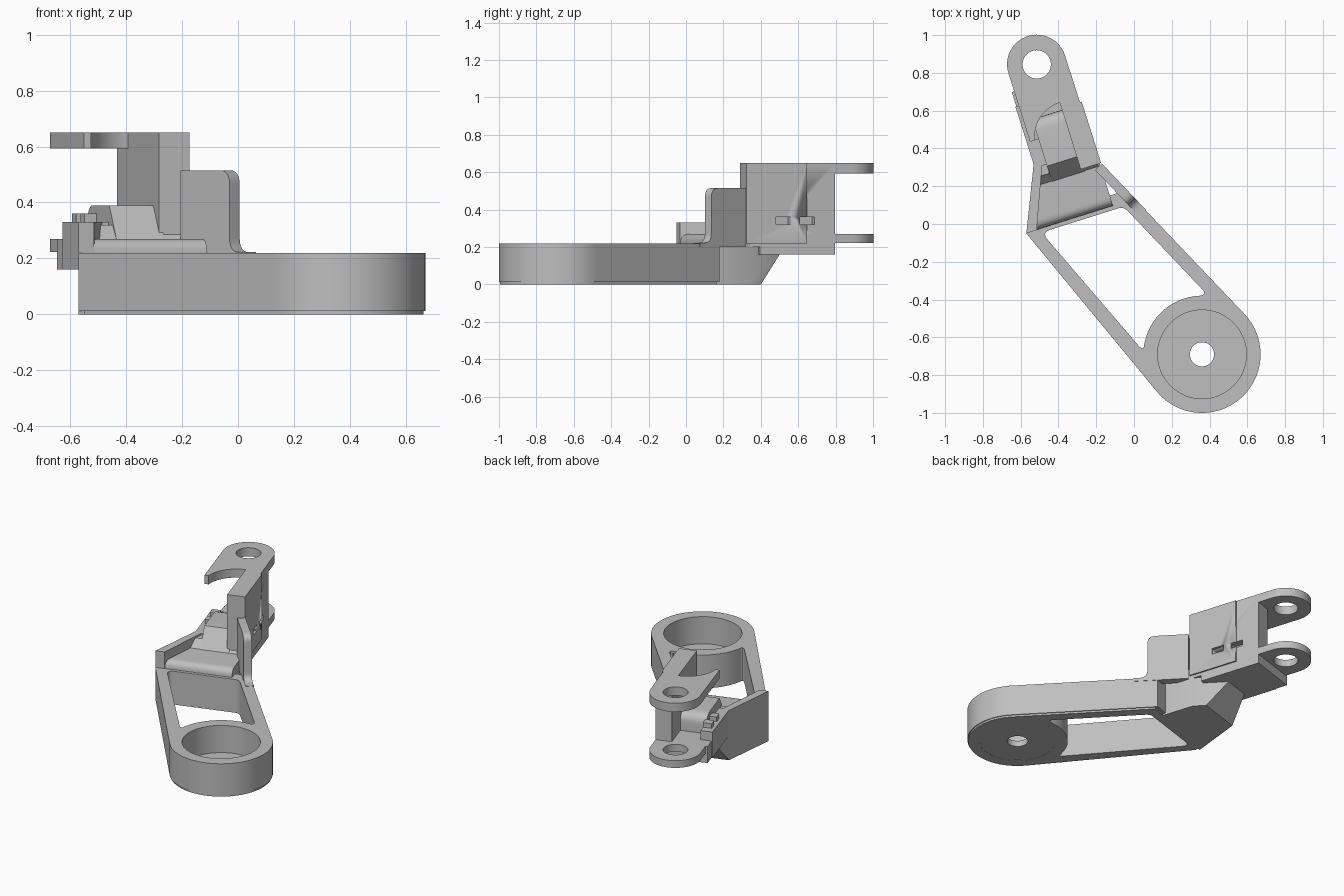
import bpy, bmesh, math
from mathutils import Matrix, Vector

if "Cube" in bpy.data.objects:
    bpy.data.objects.remove(bpy.data.objects["Cube"])

grey = bpy.data.materials.new("matte_grey")
grey.diffuse_color = (0.52, 0.52, 0.52, 1)
grey.use_nodes = True
grey.node_tree.nodes["Principled BSDF"].inputs["Base Color"].default_value = grey.diffuse_color

# Hinge frame: X across the hinge, Y along it, origin on the pin axis
HINGE = Matrix.Translation((-0.515, 0.845, 0)) @ Matrix.Rotation(math.radians(17.5), 4, 'Z')
# Side profile frame: curve x -> along hinge, curve y -> up, depth -> across
SIDE = HINGE @ Matrix(((0, 0, 1, 0), (1, 0, 0, 0), (0, 1, 0, 0), (0, 0, 0, 1)))
WORLD = Matrix.Identity(4)


def arc(cx, cy, r, a0, a1, n=24):
    return [(cx + r * math.cos(math.radians(a0 + (a1 - a0) * i / n)),
             cy + r * math.sin(math.radians(a0 + (a1 - a0) * i / n))) for i in range(n + 1)]


def circle(cx, cy, r, n=48):
    return arc(cx, cy, r, 0, 360, n)[:-1]


def rounded(pts):
    """Outline whose (x, y, r) corners are replaced by curves."""
    out = []
    for i, p in enumerate(pts):
        c = Vector(p[:2])
        if len(p) == 2:
            out.append(tuple(c))
            continue
        a = c + (Vector(pts[i - 1][:2]) - c).normalized() * p[2]
        b = c + (Vector(pts[(i + 1) % len(pts)][:2]) - c).normalized() * p[2]
        for k in range(7):
            t = k / 6
            out.append(tuple(a * (1 - t) ** 2 + c * 2 * t * (1 - t) + b * t * t))
    return out


def solid(name, loops, d0, d1, frame=WORLD, clips=()):
    """Extrude an outline with holes, then trim it with vertical planes."""
    cu = bpy.data.curves.new(name, 'CURVE')
    cu.dimensions, cu.fill_mode, cu.extrude = '2D', 'BOTH', (d1 - d0) / 2
    for loop in loops:
        s = cu.splines.new('POLY')
        s.points.add(len(loop) - 1)
        for q, p in zip(s.points, loop):
            q.co = (p[0], p[1], 0, 1)
        s.use_cyclic_u = True
    ob = bpy.data.objects.new(name, cu)
    bpy.context.collection.objects.link(ob)
    bpy.ops.object.select_all(action='DESELECT')
    ob.select_set(True)
    bpy.context.view_layer.objects.active = ob
    bpy.ops.object.convert(target='MESH')
    ob = bpy.context.object
    me = ob.data
    me.transform(frame @ Matrix.Translation((0, 0, (d0 + d1) / 2)))
    bm = bmesh.new()
    bm.from_mesh(me)
    bmesh.ops.remove_doubles(bm, verts=bm.verts, dist=1e-5)
    for co, no in clips:
        cut = bmesh.ops.bisect_plane(bm, geom=bm.verts[:] + bm.edges[:] + bm.faces[:],
                                     plane_co=co, plane_no=no, clear_outer=True)
        edges = [e for e in cut['geom_cut'] if isinstance(e, bmesh.types.BMEdge)]
        bmesh.ops.holes_fill(bm, edges=edges, sides=0)
    bmesh.ops.recalc_face_normals(bm, faces=bm.faces)
    bm.to_mesh(me)
    bm.free()
    me.materials.clear()
    me.materials.append(grey)
    bpy.ops.object.shade_smooth_by_angle(angle=math.radians(30))
    return ob


def box(name, x0, x1, y0, y1, z0, z1):
    return solid(name, [[(x0, y0), (x1, y0), (x1, y1), (x0, y1)]], z0, z1, HINGE)


# Lower arm: cup ring and two rails around an open window
CX, CY, R = 0.36, -0.69, 0.31
outline = arc(CX, CY, R, 43.6, -140.3, 56) + [(-0.57, -0.05), (-0.565, 0.0), (-0.04, 0.18)]
window = rounded([(-0.49, -0.045, 0.05), (-0.055, 0.092, 0.03), (0.392, -0.378, 0.05)]
                 + arc(CX, CY, R, 93, 170) + [(0.055, -0.68, 0.05)])
bore = circle(CX, CY, 0.235)
solid("arm_frame", [outline, window, bore], 0.012, 0.22)
rim = [(x + (CX - x) * 0.02, y + (CY - y) * 0.02) for x, y in outline]
solid("arm_base_edge", [rim, window, bore], 0, 0.012)

# Cup floor with a centre hole
solid("cup_floor", [circle(CX, CY, 0.24), circle(CX, CY, 0.064)], 0.001, 0.04)

# Tapered body joining the arm to the hinge
right_side = ((-0.17, 0.32, 0), (0.725, 0.69, 0))
left_side = ((-0.57, -0.05, 0), (-0.994, 0.105, 0))
hinge_side = (HINGE @ Vector((0.16, 0, 0)), HINGE.to_3x3() @ Vector((1, 0, 0)))
clips = (right_side, left_side, hinge_side)
body = rounded([(-0.835, 0), (-0.505, 0), (-0.38, 0.16), (-0.38, 0.27), (-0.835, 0.27, 0.05)])
solid("body", [body], -0.36, 0.36, SIDE, clips)

# Left rim of the body
solid("left_rim", [[(-0.57, -0.05), (-0.515, -0.032), (-0.485, 0.33), (-0.53, 0.33)]], 0.2, 0.33)

# Raised right wall with a rounded top and foot, running along the right edge
edge = Vector((-0.69, 0.724, 0))
inward = Vector((-0.724, -0.69, 0))
wall_frame = Matrix.Translation((-0.17, 0.32, 0)) @ Matrix((
    (edge.x, 0, inward.x, 0), (edge.y, 0, inward.y, 0), (0, 1, 0, 0), (0, 0, 0, 1)))
wall = rounded([(0, 0.2), (0, 0.515), (-0.255, 0.515, 0.05), (-0.255, 0.222, 0.05),
                (-0.34, 0.222), (-0.34, 0.2)])
solid("right_wall", [wall], 0.0, 0.05, wall_frame)

# Ramp and tongue with a rounded end between the lobes
tongue = rounded([(-0.63, 0.25), (-0.53, 0.39), (-0.27, 0.39, 0.07), (-0.27, 0.25)])
solid("tongue", [tongue], -0.11, 0.07, SIDE)
ramp = [(-0.63, 0.25), (-0.57, 0.32), (-0.4, 0.32), (-0.4, 0.25)]
solid("ramp_shoulder", [ramp], -0.18, 0.15, SIDE, clips)

# Hinge base block and left guard
box("hinge_base", -0.17, 0.158, -0.52, -0.1, 0.16, 0.27)
box("left_guard", -0.175, -0.1, -0.52, -0.18, 0.16, 0.33)
for i, y in enumerate((-0.38, -0.28)):
    box(f"guard_tab_{i + 1}", -0.155, -0.1, y, y + 0.05, 0.32, 0.36)

# Hinge post and side panel, with two slots cut through the outer skin
post = box("hinge_post", 0.055, 0.158, -0.6, -0.1, 0.2, 0.65)
panel = box("side_panel", 0.15, 0.168, -0.6, -0.26, 0.22, 0.65)
for i, y in enumerate((-0.435, -0.30)):
    slot = box(f"slot_cutter_{i + 1}", 0.11, 0.2, y, y + 0.085, 0.32, 0.36)
    slot.hide_render = True
    slot.hide_set(True)
    for ob in (post, panel):
        m = ob.modifiers.new("slot", 'BOOLEAN')
        m.operation, m.solver, m.object = 'DIFFERENCE', 'EXACT', slot

# Upper hinge plate with a scooped edge, and the lower lobe
lobe = arc(0, 0, 0.157, 0, 180, 32)
scoop = arc(0.055, -0.42, 0.19, 90, 168, 16)
pin = circle(0, 0, 0.075)
upper = lobe + scoop[::-1] + [(0.055, -0.6), (0.157, -0.6)]
upper = lobe + [(-0.157, -0.38)] + scoop[::-1] + [(0.055, -0.6), (0.157, -0.6)]
solid("upper_plate", [upper, pin], 0.593, 0.65, HINGE)
solid("lower_lobe", [lobe + [(-0.157, -0.2), (0.157, -0.2)], pin], 0.222, 0.27, HINGE)
